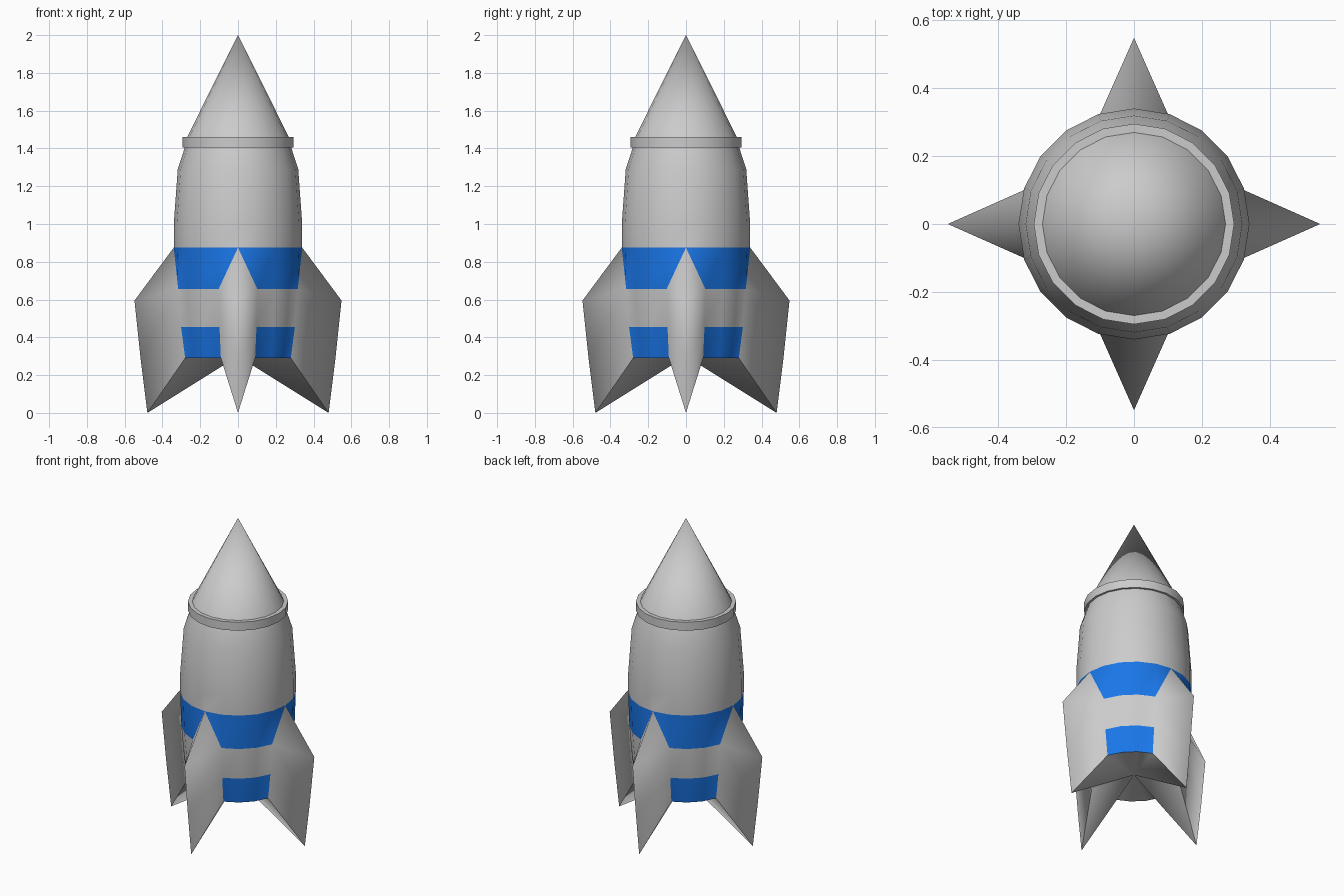
import bpy, bmesh
from math import cos, sin, pi

if "Cube" in bpy.data.objects:
    bpy.data.objects.remove(bpy.data.objects["Cube"])

SIDES = 20


def material(name, color):
    m = bpy.data.materials.new(name)
    m.diffuse_color = color
    m.use_nodes = True
    m.node_tree.nodes["Principled BSDF"].inputs["Base Color"].default_value = m.diffuse_color
    return m


def ring(bm, r, z):
    return [bm.verts.new((r * cos(2 * pi * i / SIDES), r * sin(2 * pi * i / SIDES), z))
            for i in range(SIDES)]


def finish(bm, name, sharp_angle=None):
    bmesh.ops.remove_doubles(bm, verts=bm.verts, dist=1e-5)
    bmesh.ops.recalc_face_normals(bm, faces=bm.faces)
    for f in bm.faces:
        f.smooth = True
    if sharp_angle:
        for e in bm.edges:
            if len(e.link_faces) == 2 and e.calc_face_angle() > sharp_angle:
                e.smooth = False
    mesh = bpy.data.meshes.new(name)
    bm.to_mesh(mesh)
    bm.free()
    ob = bpy.data.objects.new(name, mesh)
    bpy.context.collection.objects.link(ob)
    return ob


def lathe(name, profile, closed=False):
    bm = bmesh.new()
    rings = [ring(bm, r, z) for r, z in profile]
    pairs = list(zip(rings, rings[1:])) + ([(rings[-1], rings[0])] if closed else [])
    for a, b in pairs:
        for i in range(SIDES):
            j = (i + 1) % SIDES
            bm.faces.new((a[i], a[j], b[j], b[i]))
    return finish(bm, name, 0.7)


# Hull with four wedge fins growing out of it
bm = bmesh.new()
profile = [(0.294, 0.29), (0.317, 0.455), (0.333, 0.655), (0.34, 0.875),
           (0.34, 1.0), (0.319, 1.29), (0.28, 1.41)]
V = [ring(bm, r, z) for r, z in profile]
centre = bm.verts.new((0, 0, 0.30))
fins = range(0, SIDES, SIDES // 4)
behind_fin = {(k + d) % SIDES for k in fins for d in (-1, 0)}
underside = []

for row in range(len(V) - 1):
    for i in range(SIDES):
        j = (i + 1) % SIDES
        if i in behind_fin and row < 3:
            if row < 2:
                continue
            # the fin shoulder cuts this panel diagonally
            low = V[2][j] if i in fins else V[2][i]
            f = bm.faces.new((low, V[3][j], V[3][i]))
        else:
            f = bm.faces.new((V[row][i], V[row][j], V[row + 1][j], V[row + 1][i]))
        f.material_index = 1 if row in (0, 2) else 0

for i in range(SIDES):
    if i not in behind_fin:
        underside.append(bm.faces.new((centre, V[0][(i + 1) % SIDES], V[0][i])))

for k in fins:
    a = 2 * pi * k / SIDES
    shoulder, mid, tip = [bm.verts.new((r * cos(a), r * sin(a), z))
                          for r, z in ((0.548, 0.595), (0.516, 0.29), (0.48, 0.0))]
    for s in (1, -1):
        base = [V[row][(k + s) % SIDES] for row in range(3)]
        bm.faces.new((V[3][k], shoulder, base[2]))
        bm.faces.new((base[2], shoulder, mid, base[1]))
        bm.faces.new((base[1], mid, tip, base[0]))
        underside.append(bm.faces.new((base[0], tip, centre)))

# crisp rim around the underside
under = set(underside)
for e in bm.edges:
    if len([f for f in e.link_faces if f in under]) == 1:
        e.smooth = False

hull = finish(bm, "hull_with_fins")
hull.data.materials.append(material("grey", (0.8, 0.8, 0.8, 1)))
hull.data.materials.append(material("blue", (0.01, 0.18, 0.8, 1)))

# Collar and nose
lathe("collar", [(0.265, 1.405), (0.295, 1.405), (0.295, 1.46), (0.265, 1.46)], closed=True)
lathe("nose_cone", [(0.272, 1.455), (0, 2.0)])
